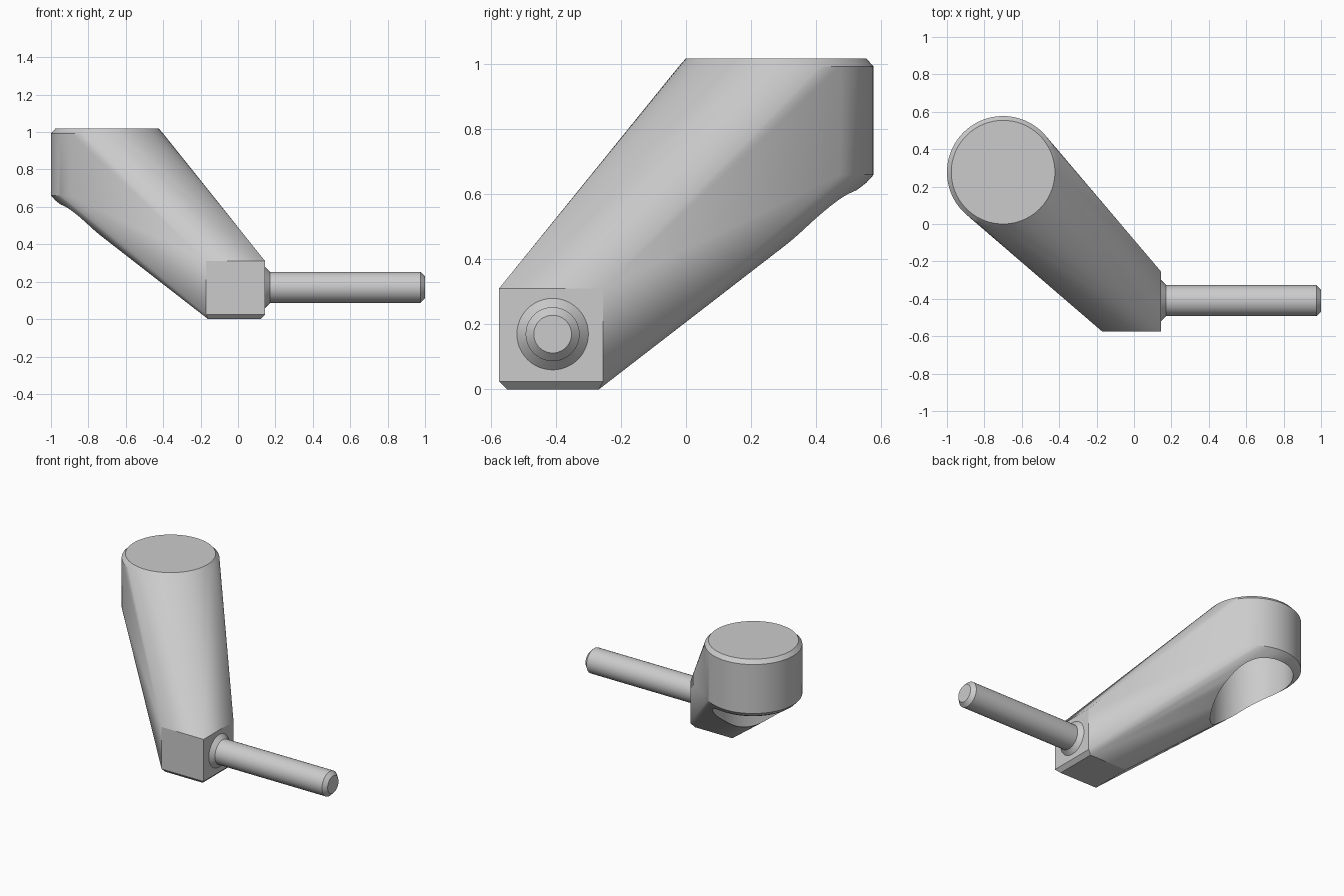
import bpy, bmesh, math
from mathutils import Vector

if "Cube" in bpy.data.objects:
    bpy.data.objects.remove(bpy.data.objects["Cube"])

SEG = 96
BOSS = (-0.70, 0.277)      # centre of the round end


def ring(r, z):
    return [Vector((BOSS[0] + r * math.cos(2 * math.pi * i / SEG),
                    BOSS[1] + r * math.sin(2 * math.pi * i / SEG), z)) for i in range(SEG)]


def rect(x0, x1, y0, y1, z):
    return [Vector((x, y, z)) for x in (x0, x1) for y in (y0, y1)]


def make(name, bm):
    bmesh.ops.recalc_face_normals(bm, faces=bm.faces)
    me = bpy.data.meshes.new(name)
    bm.to_mesh(me)
    bm.free()
    ob = bpy.data.objects.new(name, me)
    bpy.context.collection.objects.link(ob)
    return ob


def smooth(ob):
    bpy.ops.object.select_all(action='DESELECT')
    ob.select_set(True)
    bpy.context.view_layer.objects.active = ob
    bpy.ops.object.shade_smooth_by_angle(angle=math.radians(25))


# Arm: one hull from the chamfered round end down to the square foot
bm = bmesh.new()
points = ring(0.277, 1.018) + ring(0.30, 0.992) + ring(0.30, 0.66) + ring(0.277, 0.635)
points += rect(-0.17, 0.145, -0.575, -0.255, 0.31)
points += rect(-0.17, 0.145, -0.575, -0.255, 0.025)
points += rect(-0.16, 0.12, -0.55, -0.268, 0.0)
for p in points:
    bm.verts.new(p)
bmesh.ops.convex_hull(bm, input=bm.verts)
bmesh.ops.delete(bm, geom=[v for v in bm.verts if not v.link_faces], context='VERTS')
bmesh.ops.dissolve_limit(bm, angle_limit=0.002, verts=bm.verts, edges=bm.edges)
arm = make("arm", bm)

# Blind bore in the underside of the round end
bm = bmesh.new()
for p in ring(0.252, 0.0) + ring(0.252, 0.94):
    bm.verts.new(p)
bmesh.ops.convex_hull(bm, input=bm.verts)
bmesh.ops.dissolve_limit(bm, angle_limit=0.002, verts=bm.verts, edges=bm.edges)
cutter = make("bore_cutter", bm)
cut = arm.modifiers.new("bore", 'BOOLEAN')
cut.operation = 'DIFFERENCE'
cut.solver = 'EXACT'
cut.object = cutter
bpy.context.view_layer.objects.active = arm
bpy.ops.object.modifier_apply(modifier="bore")
bpy.data.objects.remove(cutter)
smooth(arm)

# Pin: turned profile (x, radius) with a flared root and chamfered tip
profile = [(0.13, 0.0), (0.13, 0.11), (0.145, 0.11), (0.172, 0.083),
           (0.975, 0.083), (1.0, 0.058), (1.0, 0.0)]
bm = bmesh.new()
verts = [bm.verts.new((x, r - 0.41, 0.17)) for x, r in profile]
edges = [bm.edges.new(pair) for pair in zip(verts, verts[1:])]
bmesh.ops.spin(bm, geom=verts + edges, cent=(0, -0.41, 0.17), axis=(1, 0, 0),
               angle=2 * math.pi, steps=48)
bmesh.ops.remove_doubles(bm, verts=bm.verts, dist=1e-4)
smooth(make("pin", bm))
